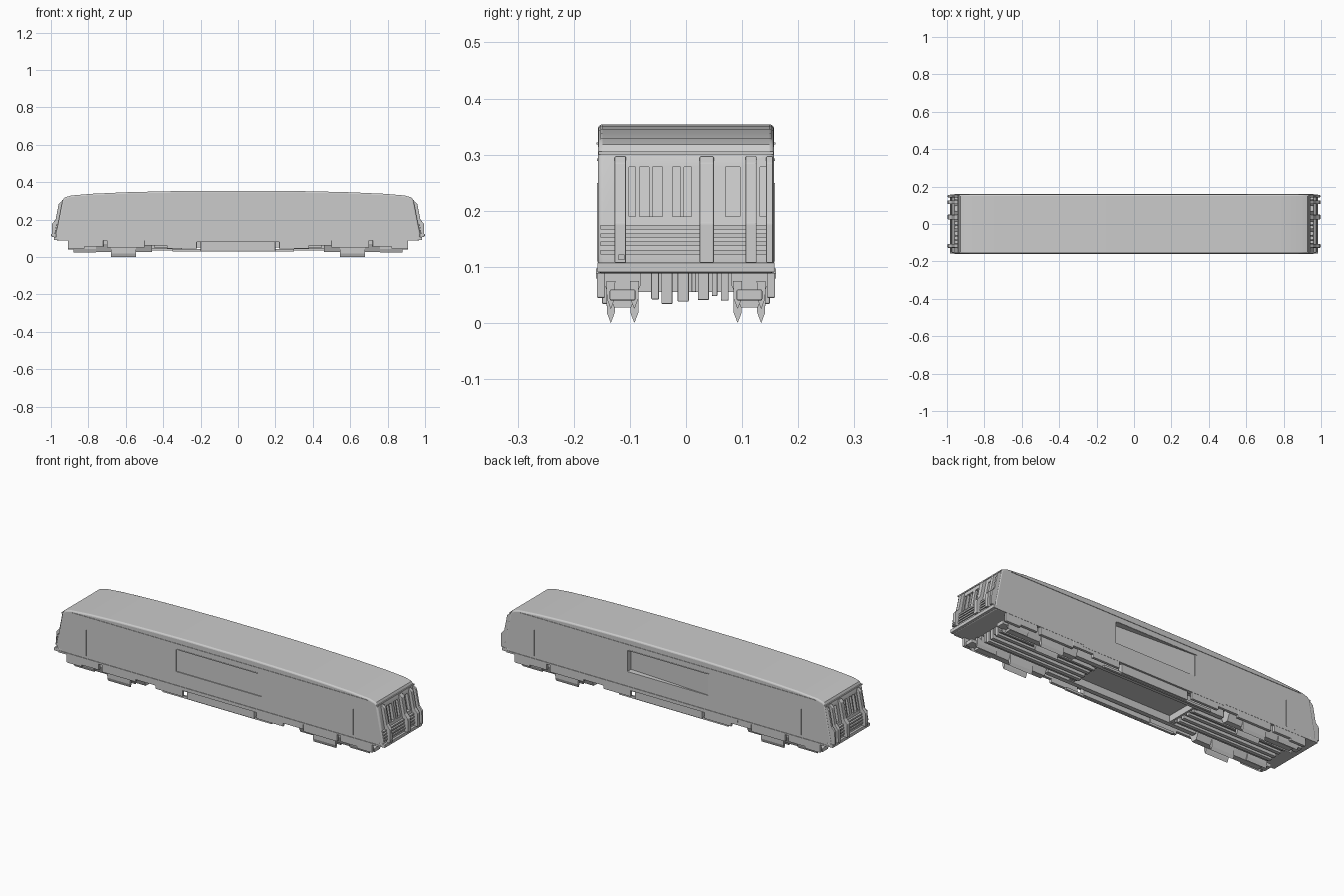
import bpy, bmesh
from mathutils import Vector

if "Cube" in bpy.data.objects:
    bpy.data.objects.remove(bpy.data.objects["Cube"])


def prism(name, pts, a, b, axis='Y', bevel=0.0):
    """Extrude a profile: axis Y takes (x,z) points, axis X takes (y,z) points."""
    bm = bmesh.new()
    put = (lambda p, t: (p[0], t, p[1])) if axis == 'Y' else (lambda p, t: (t, p[0], p[1]))
    lo = [bm.verts.new(put(p, a)) for p in pts]
    hi = [bm.verts.new(put(p, b)) for p in pts]
    n = len(pts)
    bm.faces.new(lo)
    bm.faces.new(hi[::-1])
    for i in range(n):
        bm.faces.new((lo[i], hi[i], hi[(i + 1) % n], lo[(i + 1) % n]))
    bmesh.ops.recalc_face_normals(bm, faces=bm.faces)
    me = bpy.data.meshes.new(name)
    bm.to_mesh(me)
    bm.free()
    ob = bpy.data.objects.new(name, me)
    bpy.context.collection.objects.link(ob)
    if bevel:
        m = ob.modifiers.new("Bevel", 'BEVEL')
        m.width, m.segments = bevel, 2
    return ob


def box(name, x, y, z, bevel=0.0):
    return prism(name, [(x[0], z[0]), (x[1], z[0]), (x[1], z[1]), (x[0], z[1])], y[0], y[1], 'Y', bevel)


def mirror(ob, x=True, y=False):
    m = ob.modifiers.new("Mirror", 'MIRROR')
    m.use_axis = (x, y, False)
    m.use_mirror_merge = False
    return ob


# Carriage body: arched roof and raked ends
half = [(0.972, 0.088), (0.974, 0.125), (0.962, 0.18), (0.938, 0.302), (0.928, 0.318), (0.89, 0.329),
        (0.78, 0.338), (0.6, 0.346), (0.4, 0.351), (0.2, 0.354)]
body = prism("carriage_body", half + [(-x, z) for x, z in reversed(half)], -0.157, 0.157)
bev = body.modifiers.new("Bevel", 'BEVEL')
bev.width, bev.segments, bev.limit_method, bev.angle_limit = 0.008, 3, 'ANGLE', 1.0


def cut(cutter):
    cutter.hide_render = True
    cutter.hide_set(True)
    cutter.display_type = 'WIRE'
    m = body.modifiers.new("Cut", 'BOOLEAN')
    m.object, m.operation, m.solver = cutter, 'DIFFERENCE', 'EXACT'


# Side bay recesses: shallow at the front, deeper and sloping at the back
cut(box("front_bay_cutter", (-0.26, 0.25), (-0.2, -0.152), (0.17, 0.288)))
bay = box("back_bay_cutter", (-0.24, 0.24), (0.145, 0.2), (0.175, 0.288))
for v in bay.data.vertices:
    if v.co.y < 0.15:
        v.co.y = 0.154 if v.co.x < 0 else 0.125
cut(bay)

# End window recesses
for i, (y0, y1) in enumerate([(-0.102, -0.09), (-0.083, -0.042), (-0.024, 0.01), (0.07, 0.096), (0.132, 0.146)]):
    for s in (-1, 1):
        pts = [(0.943, 0.19), (1.02, 0.19), (1.02, 0.278), (0.926, 0.278)]
        cut(prism("end_window_cutter", [(s * x, z) for x, z in pts], y0, y1))
    # Window mullions
    if y1 - y0 > 0.03:
        m = (y0 + y1) / 2
        mirror(prism("window_mullion", [(0.93, 0.19), (0.957, 0.19), (0.941, 0.278), (0.92, 0.278)], m - 0.003, m + 0.003))

# End posts standing proud of the end wall
for y, w in [(-0.117, 0.02), (0.037, 0.025), (0.116, 0.02), (0.149, 0.012)]:
    post = [(0.95, 0.107), (0.996, 0.107), (0.994, 0.178), (0.975, 0.2), (0.958, 0.285), (0.945, 0.297), (0.93, 0.295)]
    mirror(prism("end_post", post, y - w / 2, y + w / 2, 'Y', 0.002))

# Horizontal slats, sill, and cornice on each end
for i in range(4):
    z = 0.122 + i * 0.015
    x = 0.98 - i * 0.002
    mirror(box("end_slat", (0.95, x), (-0.152, 0.152), (z, z + 0.008)))
mirror(box("end_buffer_beam", (0.94, 0.985), (-0.158, 0.158), (0.09, 0.108), 0.002))
mirror(box("end_bumper", (0.96, 1.0), (-0.12, -0.11), (0.112, 0.122)))
mirror(box("end_cornice", (0.91, 0.942), (-0.156, 0.156), (0.3, 0.306)))

# Side trim: sill rails, roof gutter, and door outlines
for s in (-1, 1):
    ys = sorted((s * 0.15, s * 0.16))
    box("sill_rail", (-0.96, 0.96), ys, (0.088, 0.097))
    box("long_step", (-0.42, 0.44), sorted((s * 0.14, s * 0.16)), (0.079, 0.09))
    box("bay_header", (-0.25, 0.23), sorted((s * 0.15, s * 0.159)), (0.289, 0.293))
    for x in (-0.82, 0.82):
        for d in (-0.025, 0.025):
            box("door_seam_strip", (x + d - 0.002, x + d + 0.002), sorted((s * 0.15, s * 0.1585)), (0.11, 0.25))
    box("roof_gutter", (-0.88, 0.88), sorted((s * 0.15, s * 0.1595)), (0.318, 0.322))

# Skirt boxes along the sides
for x0, x1, z0 in [(0.82, 0.91, 0.045), (0.72, 0.83, 0.055), (0.5, 0.7, 0.05), (0.36, 0.5, 0.062), (0.22, 0.38, 0.045)]:
    mirror(box("side_skirt_box", (x0, x1), (0.144, 0.159), (z0, 0.09), 0.002), True, True)
for s in (-1, 1):
    box("centre_equipment_box", (-0.2, 0.2), sorted((s * 0.125, s * 0.15)), (0.034, 0.09), 0.003)
    box("centre_lower_rail", (-0.35, 0.3), sorted((s * 0.13, s * 0.142)), (0.03, 0.042))

# Bogie frames, one near each corner
frame = [(0.08, 0.088), (0.08, 0.07), (0.098, 0.028), (0.128, 0.028), (0.146, 0.07), (0.146, 0.088)]
mirror(prism("bogie_frame", frame, 0.46, 0.86, 'X'), True, True)
mirror(box("bogie_end_bar", (0.84, 0.91), (0.09, 0.136), (0.04, 0.06), 0.003), True, True)

# Pointed runner feet in pairs under each bogie
for y in (0.092, 0.134):
    for x0, x1, dz in [(0.545, 0.68, 0.0), (0.76, 0.88, 0.025)]:
        foot = [(y, dz), (y + 0.007, 0.018 + dz), (y + 0.008, 0.075), (y - 0.008, 0.075), (y - 0.007, 0.018 + dz)]
        mirror(prism("runner_foot", foot, x0, x1, 'X'), True, True)

# Longitudinal underfloor beams, leaving an open centre well
for y, w, z in [(-0.055, 0.014, 0.042), (-0.034, 0.02, 0.034), (-0.005, 0.02, 0.038), (0.014, 0.008, 0.055),
                (0.031, 0.02, 0.041), (0.051, 0.01, 0.048), (0.069, 0.014, 0.04)]:
    mirror(box("underfloor_beam", (0.3, 0.86), (y - w / 2, y + w / 2), (z, 0.09), 0.002))
for y in (-0.1, 0.1):
    box("well_side_beam", (-0.45, 0.45), (y - 0.012, y + 0.012), (0.05, 0.09))
mirror(box("well_cross_beam", (0.29, 0.32), (-0.11, 0.11), (0.055, 0.09)))

# Smooth the bevelled body while keeping hard edges
bpy.ops.object.select_all(action='DESELECT')
body.select_set(True)
bpy.context.view_layer.objects.active = body
bpy.ops.object.shade_smooth_by_angle(angle=0.5)
